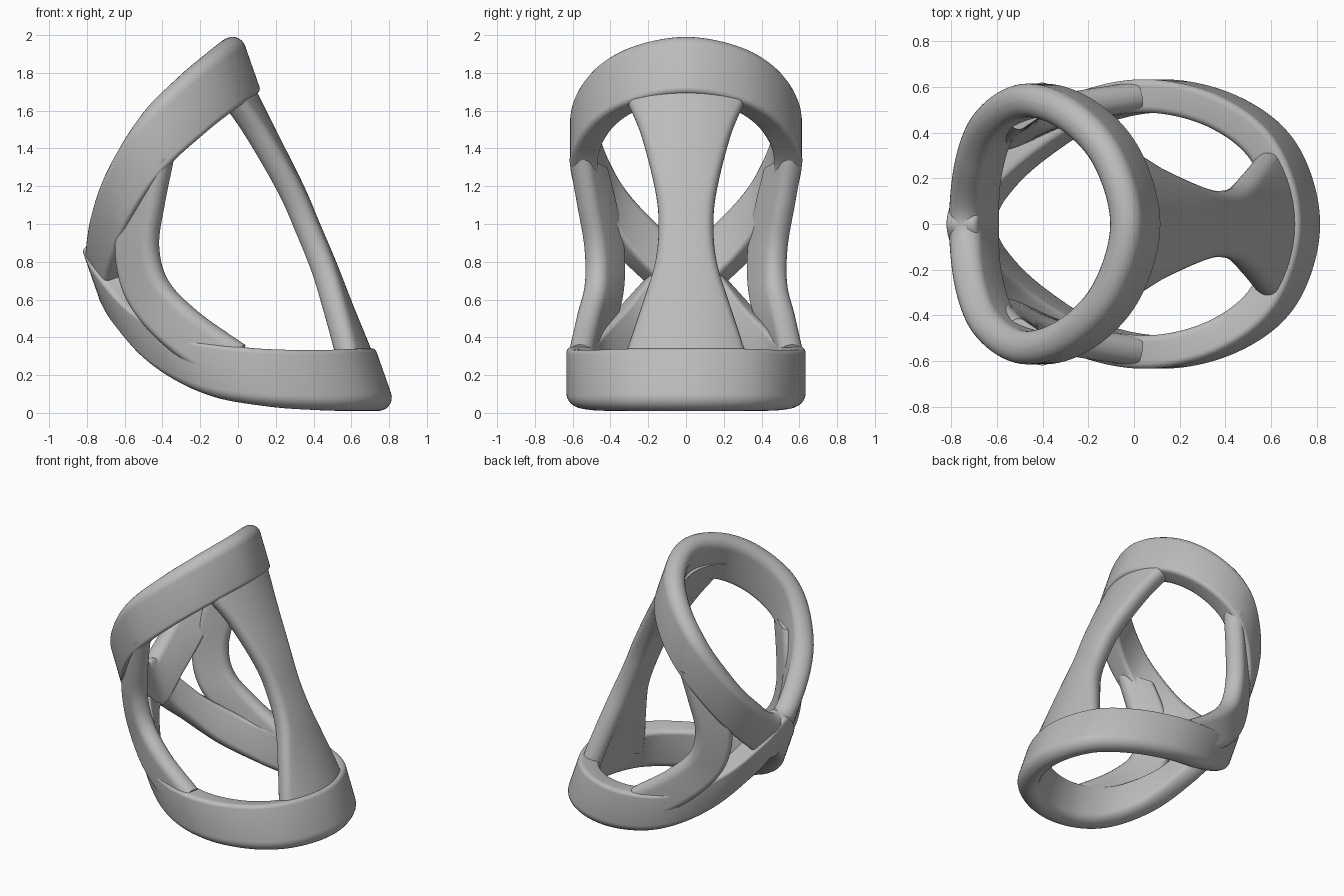
import bpy, bmesh, math
from mathutils import Vector

if "Cube" in bpy.data.objects:
    bpy.data.objects.remove(bpy.data.objects["Cube"])

grey = bpy.data.materials.new("light_grey")
grey.use_nodes = True
grey.diffuse_color = (0.5, 0.5, 0.5, 1)
grey.node_tree.nodes["Principled BSDF"].inputs["Base Color"].default_value = (0.5, 0.5, 0.5, 1)

AXIS = Vector((0.33, 0, -0.94)).normalized()   # finger direction
OUT = Vector((0.94, 0, 0.33)).normalized()     # outward normal of the bridge


def spline(keys, closed, steps):
    """Catmull-Rom through a list of vectors of any length."""
    n, result = len(keys), []
    for i in range(n if closed else n - 1):
        pick = lambda k: keys[k % n] if closed else keys[max(0, min(n - 1, k))]
        a, b, c, d = (pick(i + j) for j in (-1, 0, 1, 2))
        for s in range(steps):
            t = s / steps
            result.append([0.5 * (2 * q + (r - p) * t + (2 * p - 5 * q + 4 * r - u) * t * t
                                  + (3 * q - p - 3 * r + u) * t ** 3)
                           for p, q, r, u in zip(a, b, c, d)])
    if not closed:
        result.append(list(keys[-1]))
    return result


def section(hw, ht, r_start, r_end, n=6):
    """Rounded rectangle, (along width, along thickness)."""
    corners = ((1, 1, r_end, 0), (-1, 1, r_start, 1), (-1, -1, r_start, 2), (1, -1, r_end, 3))
    points = []
    for sx, sy, r, quarter in corners:
        for k in range(n + 1):
            a = (quarter + k / n) * math.pi / 2
            points.append((sx * (hw - r) + r * math.cos(a), sy * (ht - r) + r * math.sin(a)))
    return points


def loft(name, rows, closed):
    """Skin a list of equal-length loops."""
    bm = bmesh.new()
    loops = [[bm.verts.new(p) for p in row] for row in rows]
    for i in range(len(loops) if closed else len(loops) - 1):
        a, b = loops[i], loops[(i + 1) % len(loops)]
        for j in range(len(a)):
            k = (j + 1) % len(a)
            bm.faces.new((a[j], a[k], b[k], b[j]))
    if not closed:
        bm.faces.new(loops[0])
        bm.faces.new(loops[-1])
    bmesh.ops.recalc_face_normals(bm, faces=bm.faces)
    mesh = bpy.data.meshes.new(name)
    bm.to_mesh(mesh)
    bm.free()
    mesh.materials.append(grey)
    obj = bpy.data.objects.new(name, mesh)
    bpy.context.collection.objects.link(obj)
    bpy.ops.object.select_all(action='DESELECT')
    obj.select_set(True)
    bpy.context.view_layer.objects.active = obj
    bpy.ops.object.shade_smooth_by_angle(angle=math.radians(40))
    return obj


def sweep(name, path, widths, profile, closed):
    """Carry a profile along a path, its width following the given directions."""
    pts = [Vector(p) for p in path]
    n, rows = len(pts), []
    for i, p in enumerate(pts):
        ahead = pts[(i + 1) % n] if closed else pts[min(i + 1, n - 1)]
        behind = pts[i - 1] if closed else pts[max(i - 1, 0)]
        w = Vector(widths[i]).normalized()
        side = (ahead - behind).cross(w).normalized()
        rows.append([p + w * u + side * v for u, v in profile])
    return loft(name, rows, closed)


def ring(name, half, direction, hw):
    """Closed band mirrored across y = 0."""
    keys = half + [(x, -y, z) for x, y, z in half[-2:0:-1]]
    path = spline(keys, True, 12)
    sweep(name, path, [direction] * len(path), section(hw, 0.073, 0.03, 0.07), True)


# Two tilted bands that meet behind the joint
ring("upper_ring", [(0, 0, 1.83), (-0.08, 0.29, 1.77), (-0.25, 0.475, 1.63), (-0.45, 0.54, 1.43),
                    (-0.61, 0.44, 1.16), (-0.685, 0.25, 0.92), (-0.705, 0, 0.74)], -AXIS, 0.165)
ring("lower_ring", [(0.71, 0, 0.17), (0.62, 0.31, 0.17), (0.4, 0.49, 0.17), (0.1, 0.56, 0.19),
                    (-0.2, 0.5, 0.25), (-0.46, 0.34, 0.4), (-0.64, 0.16, 0.61), (-0.705, 0, 0.74)],
     AXIS, 0.165)

# Hourglass bridge: outer x, outer z, half width
bridge_keys = [(0.05, 1.8, 0.4), (0.1, 1.7, 0.36), (0.2, 1.5, 0.265), (0.35, 1.2, 0.18), (0.435, 1.0, 0.16),
               (0.52, 0.8, 0.185), (0.61, 0.57, 0.27), (0.7, 0.35, 0.36), (0.75, 0.22, 0.4)]
rows = []
for x, z, half in spline(bridge_keys, False, 8):
    radius, thick = 0.62, 0.13
    row = []
    for u, v in section(half, thick / 2, 0.06, 0.06):
        a = u / radius
        depth = radius - thick / 2 + v
        row.append(Vector((x, 0, z)) + OUT * (depth * math.cos(a) - radius)
                   + Vector((0, depth * math.sin(a), 0)))
    # finer rows across the flat sides keep the bend round
    fine = []
    for j, p in enumerate(row):
        q = row[(j + 1) % len(row)]
        fine.append(p)
        if abs(q.y - p.y) > 0.15 and p.y * q.y < 0:
            top = j < len(row) / 2
            depth = radius if top else radius - thick
            a0 = math.asin(max(-1, min(1, p.y / depth)))
            for k in range(1, 12):
                a = a0 * (1 - k / 6)
                fine.append(Vector((x, depth * math.sin(a), z)) + OUT * (depth * math.cos(a) - radius))
    rows.append(fine)
loft("bridge", rows, False)

# Curved side struts: position then width direction
strut_keys = [(-0.45, 0.52, 1.32, 0.75, 0.5, 0.25), (-0.5, 0.475, 1.1, 0.8, 0.6, 0.1),
              (-0.53, 0.435, 0.86, 0.8, 0.6, 0.15), (-0.47, 0.44, 0.64, 0.75, 0.5, 0.4),
              (-0.29, 0.5, 0.44, 0.6, 0.25, 0.75), (-0.02, 0.55, 0.25, 0.45, 0.1, 0.9)]
for side, name in ((1, "left_strut"), (-1, "right_strut")):
    track = [(x, y * side, z, a, b * side, c) for x, y, z, a, b, c in spline(strut_keys, False, 10)]
    sweep(name, [t[:3] for t in track], [t[3:] for t in track], section(0.125, 0.065, 0.04, 0.06), False)
